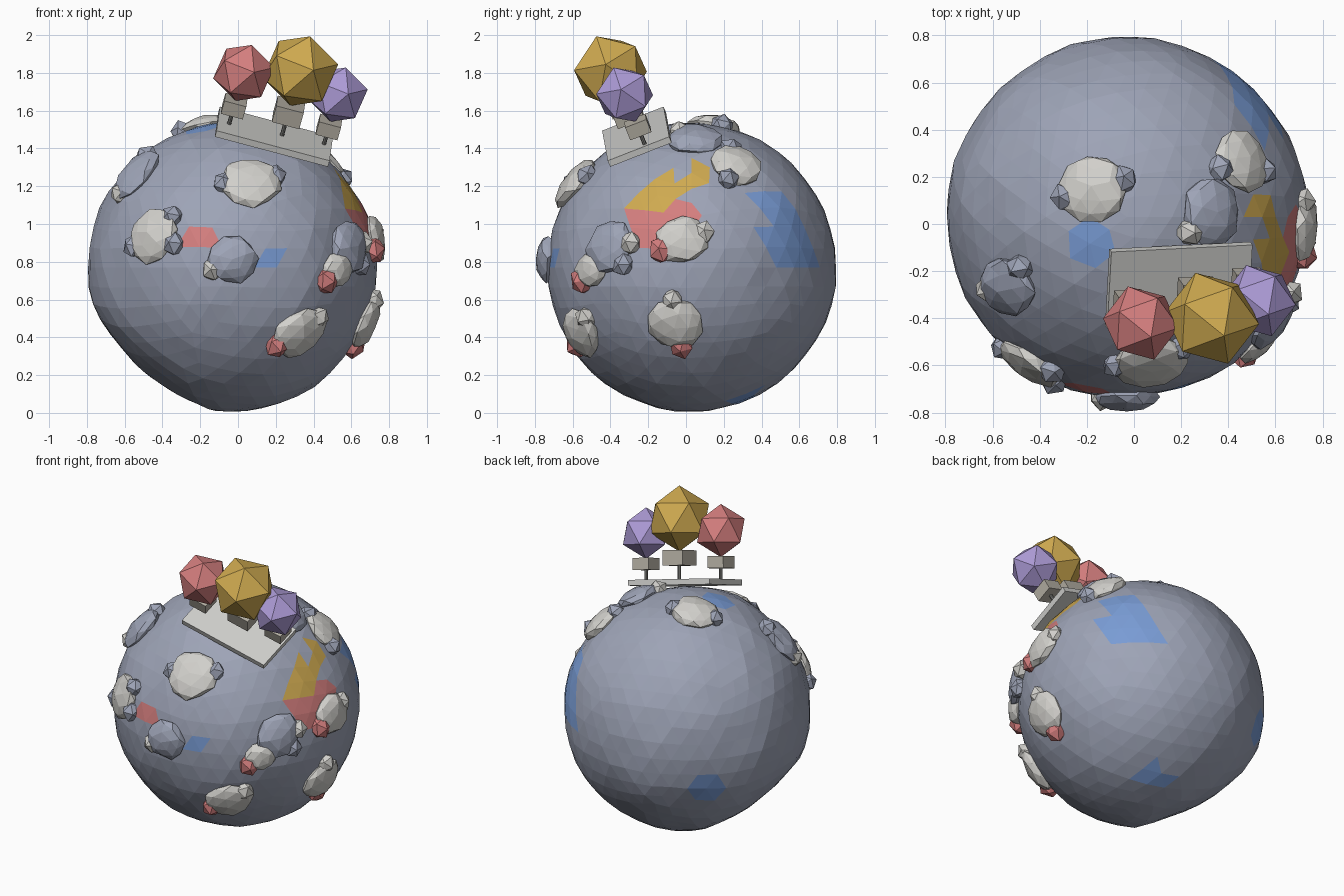
import bpy, bmesh, math, random
from mathutils import Vector, Matrix, noise

if "Cube" in bpy.data.objects:
    bpy.data.objects.remove(bpy.data.objects["Cube"])

random.seed(4)
C = Vector((-0.03, 0.03, 0.77))   # globe centre
R = 0.765                         # globe radius
UP = Vector((0, 0, 1))


def material(name, rgb):
    m = bpy.data.materials.new(name)
    m.diffuse_color = (*rgb, 1)
    m.use_nodes = True
    m.node_tree.nodes["Principled BSDF"].inputs["Base Color"].default_value = m.diffuse_color
    return m


MATS = {
    "slate": material("slate blue grey", (0.34, 0.37, 0.47)),
    "stone": material("pale stone", (0.64, 0.63, 0.60)),
    "red": material("coral red", (0.66, 0.21, 0.21)),
    "gold": material("gold", (0.62, 0.40, 0.08)),
    "violet": material("violet", (0.42, 0.33, 0.68)),
    "blue": material("sky blue", (0.19, 0.33, 0.66)),
    "plate": material("light grey", (0.62, 0.62, 0.60)),
    "block": material("warm grey", (0.46, 0.43, 0.37)),
    "stem": material("dark grey", (0.2, 0.2, 0.19)),
}
ORDER = ["slate", "blue", "red", "gold"]


def finish(bm, name, mats):
    me = bpy.data.meshes.new(name)
    bm.to_mesh(me)
    bm.free()
    for m in mats:
        me.materials.append(MATS[m])
    ob = bpy.data.objects.new(name, me)
    bpy.context.collection.objects.link(ob)
    return ob


def frame(origin, u, n):
    """Matrix with local x near u and local z along n."""
    n = n.normalized()
    u = (u - n * u.dot(n)).normalized()
    return Matrix.Translation(origin) @ Matrix((u, n.cross(u), n)).transposed().to_4x4()


def direction(az, el):
    """Degrees: azimuth from the front towards the right, then elevation."""
    a, e = math.radians(az), math.radians(el)
    return Vector((math.sin(a) * math.cos(e), -math.cos(a) * math.cos(e), math.sin(e)))


# Lumpy globe with colour patches by direction: azimuth, elevation, radius
PATCHES = {
    "blue": [(132, 12, 0.16), (128, 25, 0.11), (143, 6, 0.09), (-136, -17, 0.12),
             (157, -66, 0.10), (16, 4, 0.075), (-56, 74, 0.085)],
    "red": [(-13, 12, 0.085), (78, 20, 0.16), (69, 19, 0.11)],
    "gold": [(68, 28, 0.095), (79, 34, 0.095), (92, 40, 0.075)],
}
bm = bmesh.new()
bmesh.ops.create_icosphere(bm, subdivisions=4, radius=R)
for f in bm.faces:
    c = f.calc_center_median().normalized()
    for colour, spots in PATCHES.items():
        if any((c - direction(az, el)).length * R < r for az, el, r in spots):
            f.material_index = ORDER.index(colour)
low_left = Vector((-0.75, -0.1, -0.85)).normalized()
for v in bm.verts:
    d = v.co.normalized()
    v.co *= 1 + 0.016 * noise.noise(d * 2.2) + 0.012 * noise.noise(d * 5)
    v.co *= 1 - 0.4 * max(0, d.dot(low_left) - 0.85)
    v.co += C
    v.co.z = max(0, v.co.z)
finish(bm, "globe", ORDER)


# Faceted rocks pressed into the surface, with pebbles around the rim
def rock(name, n, w, h, mat, tilt=0, thick=0.062, sub=2):
    m = frame(C + n * R, UP.cross(n), n) @ Matrix.Rotation(math.radians(tilt), 4, 'Z')
    bm = bmesh.new()
    bmesh.ops.create_icosphere(bm, subdivisions=sub, radius=1)
    for v in bm.verts:
        v.co *= random.uniform(0.9, 1.07)
    bmesh.ops.transform(bm, matrix=m @ Matrix.Diagonal((w, h, thick, 1)), verts=bm.verts)
    finish(bm, name, [mat])


# azimuth, elevation, half width, half height, tilt, colour, {pebble angle: colour}
CLUSTERS = [
    (9, 36, .165, .16, 0, "stone", {180: "slate", 20: "slate"}),
    (-34, 13, .16, .15, 30, "stone", {45: "slate", 205: "slate", -20: "slate"}),
    (0, 3, .135, .125, 20, "slate", {205: "stone"}),
    (55, 8, .15, .14, 40, "slate", {10: "stone", -45: "slate"}),
    (46, -1, .11, .09, 30, "stone", {220: "red"}),
    (86, 11, .14, .13, 0, "stone", {205: "red", 20: "stone"}),
    (83, -23, .145, .15, 0, "stone", {95: "stone", -80: "red"}),
    (31, -27, .165, .13, 35, "stone", {40: "stone", 215: "red"}),
    (-131, 76, .15, .15, 0, "stone", {-32: "slate", 148: "slate"}),
    (116, 45, .14, .145, 0, "stone", {85: "slate", 230: "slate"}),
    (93, 62, .15, .14, 0, "slate", {127: "stone"}),
    (-60, 40, .135, .16, 0, "slate", {257: "stone", 108: "slate"}),
]
for i, (az, el, w, h, tilt, mat, pebbles) in enumerate(CLUSTERS, 1):
    n = direction(az, el)
    rock(f"rock_{i}", n, w, h, mat, tilt)
    u = UP.cross(n).normalized()
    for j, (ang, colour) in enumerate(pebbles.items(), 1):
        a = math.radians(ang)
        rim = (u * math.cos(a) + n.cross(u) * math.sin(a)) * (w + h) / 2 * 0.9
        size = 0.07 if colour == "red" else 0.062
        rock(f"pebble_{i}_{j}", (n * R + rim).normalized(), size, size * 1.1,
             colour, 0, 0.068, 1)

# Tilted display plate
N = Vector((0.256, -0.364, 0.895)).normalized()
U = Vector((0.6, 0.03, -0.16))
P = Vector((0.19, -0.26, 1.462))


def box(name, m, size, mat):
    bm = bmesh.new()
    bmesh.ops.create_cube(bm, size=1, matrix=m @ Matrix.Diagonal((*size, 1)))
    finish(bm, name, [mat])


box("plate", frame(P, U, N), (0.62, 0.35, 0.036), "plate")

# Gems, each on a block and a thin stem standing on the plate
for name, top, r, side, tall, mat in [
        ("red_gem", (0.03, -0.42, 1.80), 0.165, 0.12, 0.075, "red"),
        ("gold_gem", (0.33, -0.40, 1.81), 0.205, 0.15, 0.095, "gold"),
        ("violet_gem", (0.53, -0.325, 1.685), 0.16, 0.12, 0.075, "violet")]:
    top = Vector(top)
    height = (top - P).dot(N)
    bm = bmesh.new()
    bmesh.ops.create_icosphere(bm, subdivisions=1, radius=r, matrix=frame(top, U, N))
    finish(bm, name, [mat])
    box(name + "_block", frame(top - N * (r + tall * 0.42), U, N), (side, side, tall), "block")
    stem = height - r - tall * 0.5
    bm = bmesh.new()
    bmesh.ops.create_cone(bm, cap_ends=True, segments=8, radius1=0.011, radius2=0.011,
                          depth=stem, matrix=frame(top - N * (height - stem / 2), U, N))
    finish(bm, name + "_stem", ["stem"])
